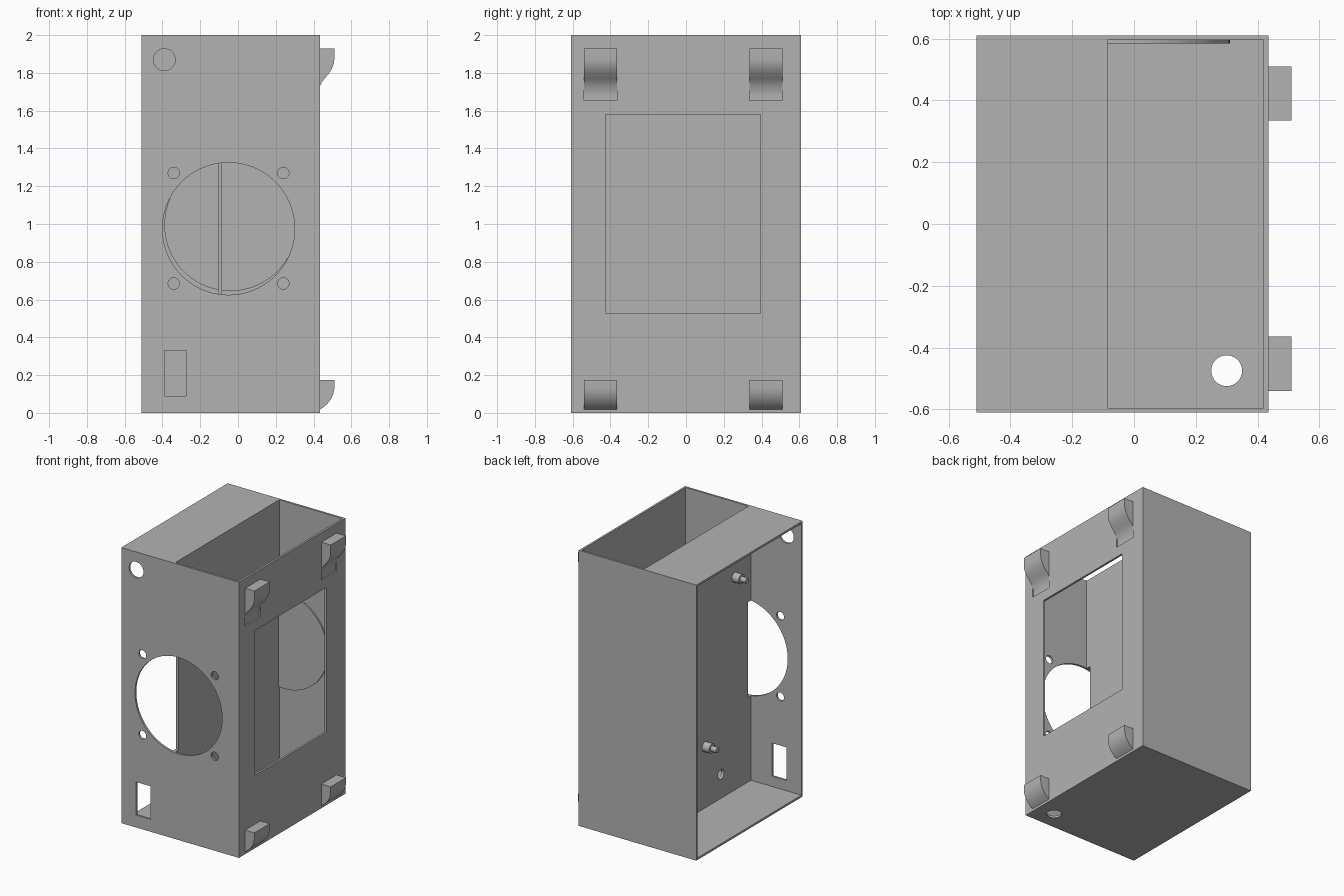
import bpy
import bmesh
from math import pi
from mathutils import Matrix, Vector

cube = bpy.data.objects.get("Cube")
if cube:
    bpy.data.objects.remove(cube, do_unlink=True)

grey = bpy.data.materials.new("plain_grey")
grey.use_nodes = True
COLOUR = (0.45, 0.45, 0.45, 1)
grey.diffuse_color = COLOUR
grey.node_tree.nodes["Principled BSDF"].inputs["Base Color"].default_value = COLOUR

AXIS_ROT = {"x": Matrix.Rotation(pi / 2, 4, "Y"),
            "y": Matrix.Rotation(pi / 2, 4, "X"),
            "z": Matrix.Identity(4)}


def finish(name, bm):
    bmesh.ops.recalc_face_normals(bm, faces=bm.faces)
    mesh = bpy.data.meshes.new(name)
    bm.to_mesh(mesh)
    bm.free()
    mesh.materials.append(grey)
    obj = bpy.data.objects.new(name, mesh)
    bpy.context.collection.objects.link(obj)
    return obj


def box(name, low, high):
    low, high = Vector(low), Vector(high)
    bm = bmesh.new()
    bmesh.ops.create_cube(bm, size=1)
    bmesh.ops.scale(bm, vec=high - low, verts=bm.verts)
    bmesh.ops.translate(bm, vec=(low + high) / 2, verts=bm.verts)
    return finish(name, bm)


def cylinder(name, centre, radius, depth, axis, sides=32):
    bm = bmesh.new()
    bmesh.ops.create_cone(bm, cap_ends=True, segments=sides, radius1=radius, radius2=radius,
                          depth=depth, matrix=Matrix.Translation(centre) @ AXIS_ROT[axis])
    return finish(name, bm)


def prism(name, profile, y0, y1):
    bm = bmesh.new()
    face = bm.faces.new([bm.verts.new((x, y0, z)) for x, z in profile])
    grown = bmesh.ops.extrude_face_region(bm, geom=[face])["geom"]
    moved = [v for v in grown if isinstance(v, bmesh.types.BMVert)]
    bmesh.ops.translate(bm, vec=(0, y1 - y0, 0), verts=moved)
    return finish(name, bm)


def smooth(obj):
    bpy.ops.object.select_all(action="DESELECT")
    obj.select_set(True)
    bpy.context.view_layer.objects.active = obj
    bpy.ops.object.shade_smooth_by_angle(angle=0.6)


def carve(target, cutters):
    for cutter in cutters:
        cutter.hide_render = True
        mod = target.modifiers.new("cut", "BOOLEAN")
        mod.operation = "DIFFERENCE"
        mod.solver = "EXACT"
        mod.object = cutter
    bpy.context.view_layer.update()
    graph = bpy.context.evaluated_depsgraph_get()
    result = bpy.data.meshes.new_from_object(target.evaluated_get(graph))
    target.modifiers.clear()
    target.data = result
    for cutter in cutters:
        bpy.data.objects.remove(cutter, do_unlink=True)


# Main dimensions
L, R, D, T = -0.51, 0.435, 0.61, 0.015
DIV_L, DIV_R = -0.105, -0.085
HOOK_Y = [(-0.54, -0.365), (0.335, 0.51)]

# Enclosure: a box carved into a side-opening bay and a top-opening bay
shell = box("enclosure", (L, -D, 0), (R, D, 2))
cuts = [
    box("side_bay", (L - 0.1, T - D, T), (DIV_L, D - T, 2 - T)),
    box("top_bay", (DIV_R, T - D, T), (R - T, D - T, 2.1)),
    box("side_window", (R - 0.05, -0.425, 0.53), (R + 0.1, 0.395, 1.58)),
    box("socket_slot", (-0.39, -0.7, 0.09), (-0.275, -0.55, 0.33)),
    cylinder("fan_hole", (-0.05, -D, 0.975), 0.35, 0.1, "y", 96),
    cylinder("cable_hole", (-0.39, -D, 1.87), 0.058, 0.1, "y"),
    cylinder("floor_hole", (0.30, -0.475, 0), 0.05, 0.1, "z"),
    cylinder("divider_hole", (-0.095, -0.25, 0.19), 0.035, 0.1, "x"),
]
for x in (-0.34, 0.24):
    for z in (0.685, 1.27):
        cuts.append(cylinder("screw_hole", (x, -D, z), 0.03, 0.1, "y"))
# Shallow recesses under the upper hooks
for y0, y1 in HOOK_Y:
    cuts.append(box("hook_recess", (R - 0.011, y0, 1.655), (R + 0.05, y1, 1.745)))
carve(shell, cuts)
smooth(shell)

# Raised disc on the inside of the back wall
smooth(cylinder("back_disc", (-0.04, 0.5915, 0.995), 0.35, 0.013, "y", 96))

# Hooks on the +x wall
upper = [(0.424, 1.93), (0.51, 1.93), (0.51, 1.87), (0.506, 1.845), (0.496, 1.82),
         (0.48, 1.795), (0.459, 1.77), (0.443, 1.75), (0.434, 1.73), (0.427, 1.71), (0.424, 1.69)]
lower = [(0.43, 0.175), (0.51, 0.175), (0.51, 0.13), (0.504, 0.10), (0.492, 0.073),
         (0.475, 0.05), (0.455, 0.032), (0.43, 0.015)]
for side, (y0, y1) in zip(("front", "back"), HOOK_Y):
    smooth(prism(f"upper_hook_{side}", upper, y0, y1))
    smooth(prism(f"lower_hook_{side}", lower, y0, y1))

# Stepped standoffs on the divider
for place, y, z in (("upper", -0.41, 1.56), ("lower", -0.07, 0.46)):
    smooth(cylinder(f"standoff_{place}", (DIV_L - 0.025, y, z), 0.035, 0.06, "x"))
    smooth(cylinder(f"standoff_pin_{place}", (DIV_L - 0.075, y, z), 0.02, 0.05, "x"))
